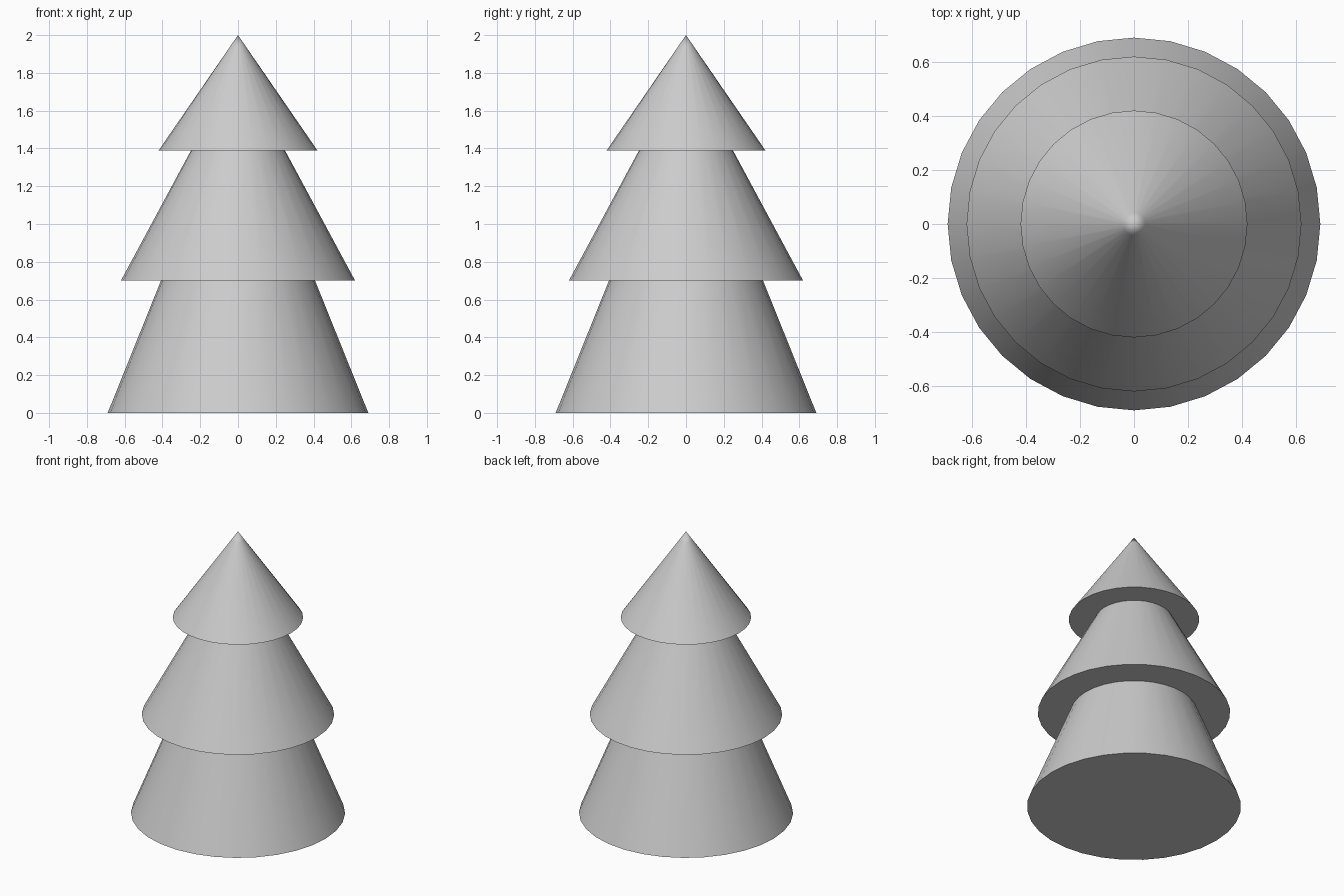
import bpy, bmesh, math

cube = bpy.data.objects.get("Cube")
if cube:
    bpy.data.objects.remove(cube, do_unlink=True)

SIDES = 32

grey = bpy.data.materials.new("plain_grey")
grey.use_nodes = True
colour = (0.6, 0.6, 0.6, 1)
grey.diffuse_color = colour
grey.node_tree.nodes["Principled BSDF"].inputs["Base Color"].default_value = colour


def tier(name, profile):
    """Closed, smooth lathe through (radius, height) points, flat underneath."""
    bm = bmesh.new()
    rings = []
    for radius, z in profile:
        if radius == 0:
            rings.append([bm.verts.new((0, 0, z))] * SIDES)
            continue
        angles = [math.tau * i / SIDES for i in range(SIDES)]
        rings.append([bm.verts.new((radius * math.cos(a), radius * math.sin(a), z))
                      for a in angles])
    bm.faces.new(rings[0][::-1])
    for low, high in zip(rings, rings[1:]):
        for i in range(SIDES):
            j = (i + 1) % SIDES
            corners = [low[i], low[j], high[j], high[i]]
            bm.faces.new(list(dict.fromkeys(corners)))
    if profile[-1][0] > 0:
        bm.faces.new(rings[-1])
    mesh = bpy.data.meshes.new(name)
    bm.to_mesh(mesh)
    bm.free()
    mesh.materials.append(grey)
    obj = bpy.data.objects.new(name, mesh)
    bpy.context.collection.objects.link(obj)
    bpy.ops.object.select_all(action="DESELECT")
    obj.select_set(True)
    bpy.context.view_layer.objects.active = obj
    bpy.ops.object.shade_smooth_by_angle(angle=math.radians(30))


# Three stacked tiers; each lower one ends inside the tier above
tier("lower_branches", [(0.69, 0), (0.4, 0.72)])
tier("middle_branches", [(0.62, 0.7), (0.235, 1.415)])
# The ring near the tip keeps the cone's shading even
tier("top_branches", [(0.42, 1.39), (0.042, 1.939), (0, 2)])
